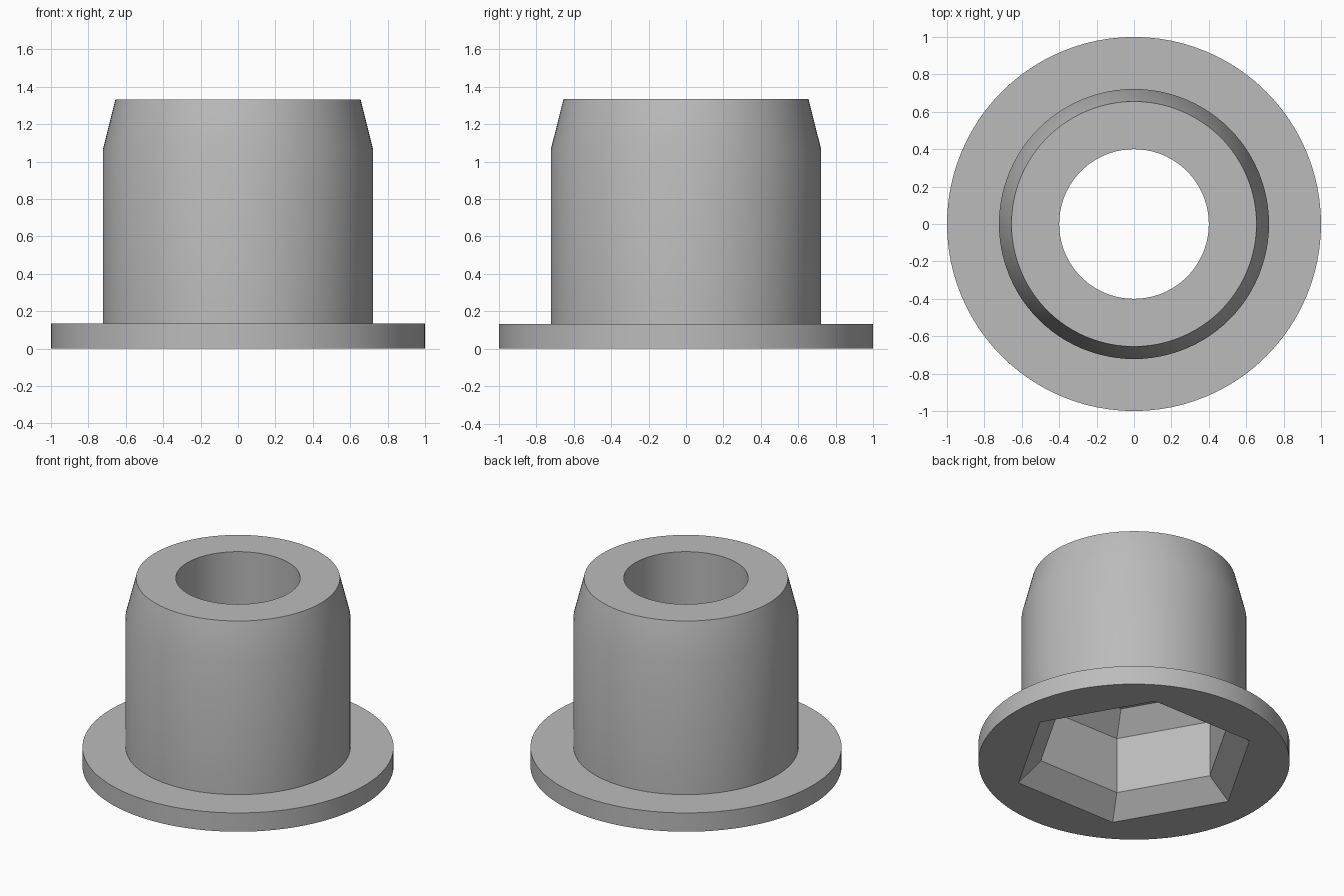
import bpy
import bmesh
import math

cube = bpy.data.objects.get("Cube")
if cube:
    bpy.data.objects.remove(cube, do_unlink=True)

STEPS = 96            # points per ring, a multiple of six
UNIT = 2 / 15         # flange thickness, repeated through the design
SIXTH = math.pi / 3


def ring(bm, radius, z, is_hex):
    """Closed ring of points, round or hexagonal (radius to the corners)."""
    points = []
    for i in range(STEPS):
        angle = math.tau * i / STEPS
        r = radius
        if is_hex:
            r *= math.cos(SIXTH / 2) / math.cos(angle % SIXTH - SIXTH / 2)
        points.append(bm.verts.new((r * math.cos(angle), r * math.sin(angle), z)))
    return points


# Cross-section, running round the outside and back through the bore and socket
chamfer = UNIT / math.cos(SIXTH / 2)
mouth = 0.79
wall = mouth - chamfer
section = [
    (1.0, 0, False),                    # flange
    (1.0, UNIT, False),
    (0.722, UNIT, False),               # sleeve
    (0.722, 8 * UNIT, False),
    (0.655, 10 * UNIT, False),          # tapered tip
    (0.4, 10 * UNIT, False),            # round bore
    (0.4, 5 * UNIT, False),
    (wall - chamfer, 5 * UNIT, True),   # hexagonal socket
    (wall, 4 * UNIT, True),
    (wall, UNIT, True),
    (mouth, 0, True),
]

bm = bmesh.new()
rings = [ring(bm, *entry) for entry in section]
for a, b in zip(rings, rings[1:] + rings[:1]):
    for i in range(STEPS):
        j = (i + 1) % STEPS
        bm.faces.new((a[i], a[j], b[j], b[i]))
bmesh.ops.recalc_face_normals(bm, faces=bm.faces)

mesh = bpy.data.meshes.new("flanged_bushing")
bm.to_mesh(mesh)
bm.free()
bushing = bpy.data.objects.new("flanged_bushing", mesh)
bpy.context.collection.objects.link(bushing)

# Plain grey material
grey = bpy.data.materials.new("plain_grey")
grey.use_nodes = True
colour = (0.5, 0.5, 0.5, 1)
grey.diffuse_color = colour
grey.node_tree.nodes["Principled BSDF"].inputs["Base Color"].default_value = colour
mesh.materials.append(grey)

# Smooth round walls, crisp edges
bpy.ops.object.select_all(action="DESELECT")
bushing.select_set(True)
bpy.context.view_layer.objects.active = bushing
bpy.ops.object.shade_smooth_by_angle(angle=math.radians(30))
